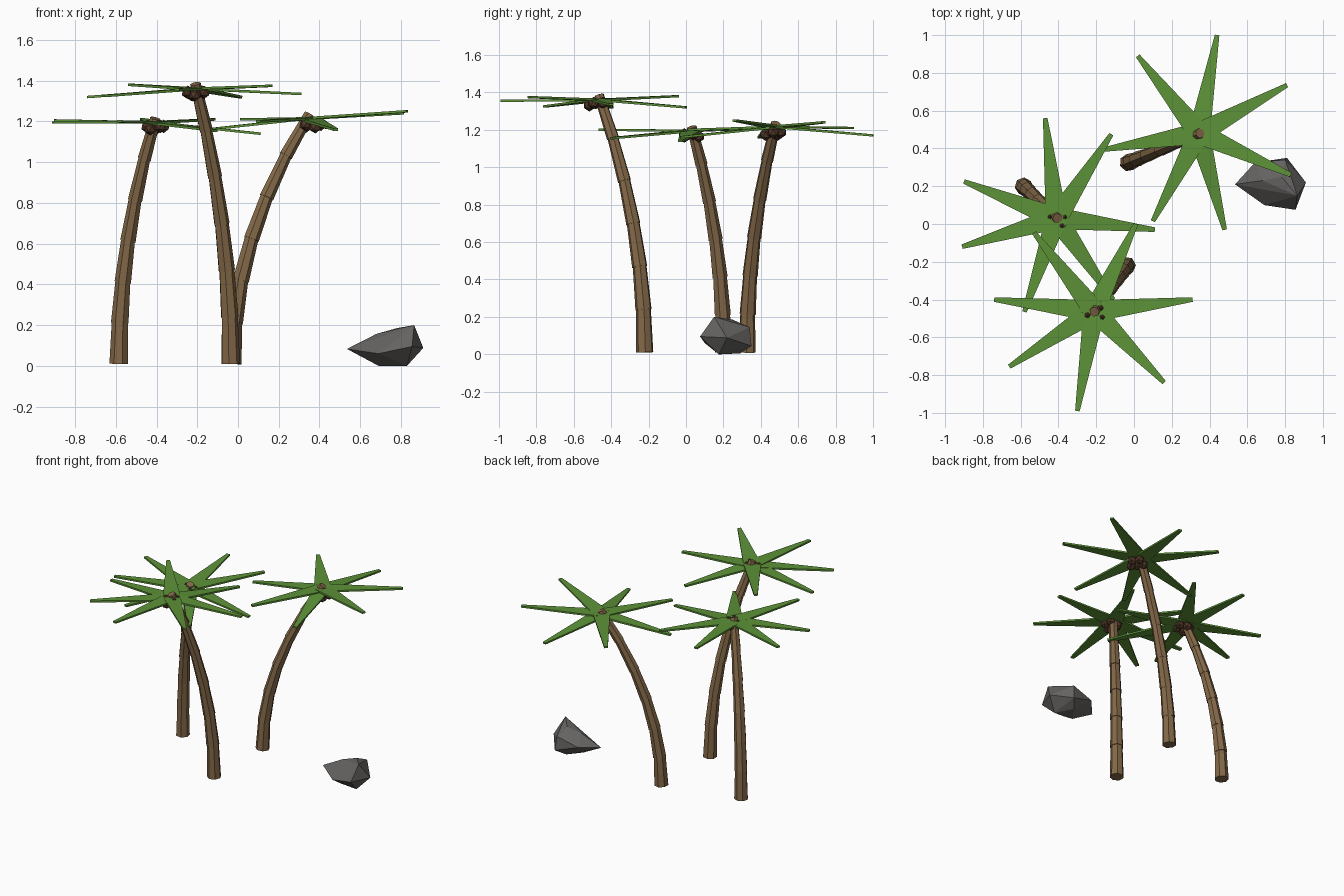
import bpy, bmesh, math
from mathutils import Vector, Matrix

if "Cube" in bpy.data.objects:
    bpy.data.objects.remove(bpy.data.objects["Cube"])


def material(name, rgb):
    m = bpy.data.materials.new(name)
    m.diffuse_color = (*rgb, 1)
    m.use_nodes = True
    m.node_tree.nodes["Principled BSDF"].inputs["Base Color"].default_value = m.diffuse_color
    return m


BARK = material("bark", (0.23, 0.14, 0.065))
LEAF = material("leaf", (0.11, 0.29, 0.04))
NUT = material("coconut", (0.085, 0.04, 0.022))
STONE = material("stone", (0.13, 0.125, 0.12))


def finish(bm, name, mat):
    bmesh.ops.recalc_face_normals(bm, faces=bm.faces[:])
    me = bpy.data.meshes.new(name)
    bm.to_mesh(me)
    bm.free()
    me.materials.append(mat)
    ob = bpy.data.objects.new(name, me)
    bpy.context.collection.objects.link(ob)
    return ob


def trunk(name, base, top, segments=6, sides=7):
    """Stacked tapered segments along a curve that leans more towards the top."""
    base, top = Vector(base), Vector(top)
    d = top - base

    def point(t):
        return base + Vector((d.x * t * t, d.y * t * t, d.z * t))

    bm = bmesh.new()
    for i in range(segments):
        t0, t1 = i / segments, (i + 1) / segments
        a, b = point(t0), point(t1)
        axis = b - a
        r0 = 0.047 - 0.016 * t0
        r1 = 0.043 - 0.016 * t1
        rot = axis.to_track_quat('Z', 'Y').to_matrix().to_4x4()
        length = axis.length + (0.012 if i < segments - 1 else 0)
        bmesh.ops.create_cone(
            bm, cap_ends=True, segments=sides, radius1=r0, radius2=r1, depth=length,
            matrix=Matrix.Translation(a) @ rot @ Matrix.Translation((0, 0, length / 2)))
    finish(bm, name, BARK)


def leaves(name, centre, tips):
    """Star of thin boards, each tapering from the crown centre to a blunt tip."""
    c = Vector(centre)
    bm = bmesh.new()
    for tip in tips:
        e = Vector(tip)
        side = (e - c).cross(Vector((0, 0, 1))).normalized()
        up = side.cross(e - c).normalized() * 0.006
        vs = []
        for h in (up, -up):
            for p, w in ((c, 0.058), (e, 0.012)):
                vs += [bm.verts.new(p + side * w + h), bm.verts.new(p - side * w + h)]
        bmesh.ops.convex_hull(bm, input=vs)
    bmesh.ops.dissolve_limit(bm, angle_limit=0.01, verts=bm.verts[:], edges=bm.edges[:])
    finish(bm, name, LEAF)


def coconuts(name, centre, start, count=5):
    bm = bmesh.new()
    for i in range(count):
        a = start + math.tau * i / count
        p = Vector(centre) + Vector((0.042 * math.cos(a), 0.042 * math.sin(a),
                                     0.006 * (-1) ** i))
        bmesh.ops.create_icosphere(bm, subdivisions=1, radius=0.033,
                                   matrix=Matrix.Translation(p))
    finish(bm, name, NUT)


# palms: trunk base, trunk top, crown centre, coconut centre, leaf tips
palms = {
    "left": ((-0.585, 0.20, 0.01), (-0.405, 0.03, 1.215), (-0.41, 0.03, 1.195),
             (-0.405, 0.025, 1.17),
             [(-0.47, 0.56, 1.21), (-0.12, 0.475, 1.21), (0.11, -0.03, 1.14),
              (-0.11, -0.40, 1.155), (-0.58, -0.465, 1.20), (-0.91, -0.12, 1.195),
              (-0.90, 0.225, 1.205)]),
    "front": ((-0.037, -0.22, 0.01), (-0.21, -0.465, 1.385), (-0.21, -0.46, 1.36),
              (-0.205, -0.475, 1.337),
              [(0.01, 0.0, 1.32), (0.31, -0.40, 1.375), (0.16, -0.84, 1.375),
               (-0.30, -0.99, 1.355), (-0.66, -0.755, 1.325), (-0.74, -0.40, 1.32),
               (-0.53, -0.045, 1.38)]),
    "back": ((-0.03, 0.325, 0.01), (0.35, 0.48, 1.235), (0.345, 0.48, 1.215),
             (0.365, 0.465, 1.18),
             [(0.44, 1.0, 1.17), (0.81, 0.735, 1.24), (0.83, 0.26, 1.25),
              (0.48, -0.03, 1.16), (0.10, 0.015, 1.20), (-0.155, 0.395, 1.16),
              (0.02, 0.89, 1.21)]),
}
palms["front"][4][1] = (0.31, -0.40, 1.335)
for i, (key, (base, top, crown, nuts, tips)) in enumerate(palms.items()):
    trunk(key + "_palm_trunk", base, top)
    leaves(key + "_palm_leaves", crown, tips)
    coconuts(key + "_palm_coconuts", nuts, 0.3 + 0.5 * i)

# faceted boulder
bm = bmesh.new()
for p in [(0.535, 0.21, 0.083), (0.64, 0.325, 0.10), (0.81, 0.35, 0.045),
          (0.80, 0.34, 0.145), (0.91, 0.22, 0.088), (0.865, 0.15, 0.20),
          (0.855, 0.075, 0.095), (0.69, 0.10, 0.06), (0.68, 0.23, 0.157),
          (0.83, 0.175, 0.0), (0.69, 0.19, 0.0), (0.76, 0.29, 0.005),
          (0.78, 0.25, 0.185)]:
    bm.verts.new(p)
res = bmesh.ops.convex_hull(bm, input=bm.verts[:])
bmesh.ops.delete(bm, geom=[v for v in bm.verts if not v.link_faces], context='VERTS')
finish(bm, "rock", STONE)
